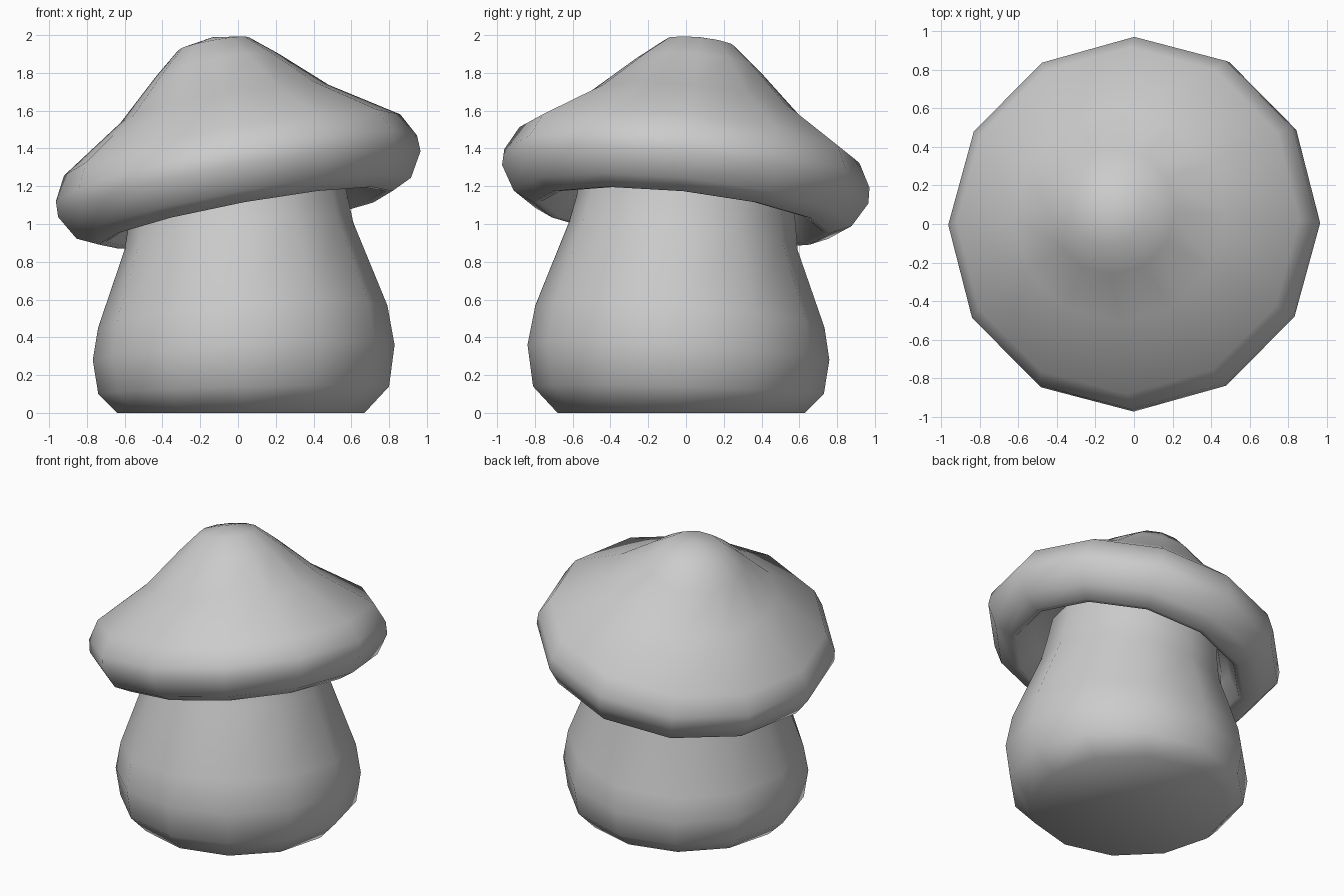
import bpy
import bmesh
import math
from mathutils import Matrix, Vector

SIDES = 12

cube = bpy.data.objects.get("Cube")
if cube:
    bpy.data.objects.remove(cube, do_unlink=True)

grey = bpy.data.materials.new("plain grey")
grey.use_nodes = True
colour = (0.6, 0.6, 0.6, 1)
grey.diffuse_color = colour
grey.node_tree.nodes["Principled BSDF"].inputs["Base Color"].default_value = colour


def frame(centre, slope_x, slope_y):
    """Placement whose local z is normal to a plane with the given slopes."""
    normal = Vector((-slope_x, -slope_y, 1)).normalized()
    turn = Vector((0, 0, 1)).rotation_difference(normal)
    return Matrix.Translation(centre) @ turn.to_matrix().to_4x4()


def loft(name, rings, cap_start, cap_end):
    """Skin a list of (placement, radius, height); radius 0 makes a point."""
    bm = bmesh.new()
    loops = []
    for place, radius, height in rings:
        count = SIDES if radius else 1
        loops.append([bm.verts.new(place @ Vector((
            radius * math.cos(math.tau * i / SIDES),
            radius * math.sin(math.tau * i / SIDES), height)))
            for i in range(count)])
    for low, high in zip(loops, loops[1:]):
        for i in range(SIDES):
            j = (i + 1) % SIDES
            corners = [low[i % len(low)], low[j % len(low)],
                       high[j % len(high)], high[i % len(high)]]
            bm.faces.new(list(dict.fromkeys(corners)))
    if cap_start:
        bm.faces.new(loops[0][::-1])
    if cap_end:
        bm.faces.new(loops[-1])
    bmesh.ops.recalc_face_normals(bm, faces=bm.faces)
    mesh = bpy.data.meshes.new(name)
    bm.to_mesh(mesh)
    bm.free()
    mesh.materials.append(grey)
    obj = bpy.data.objects.new(name, mesh)
    bpy.context.collection.objects.link(obj)
    bpy.ops.object.select_all(action='DESELECT')
    obj.select_set(True)
    bpy.context.view_layer.objects.active = obj
    bpy.ops.object.shade_smooth_by_angle(angle=math.radians(50))
    return obj


# Stem: a bulging trunk that leans over more with height
# (x, y, z, radius, slope)
stem = [(0.015, -0.025, 0, 0.655, 0), (0.03, -0.04, 0.12, 0.77, 0.026),
        (0.03, -0.04, 0.32, 0.80, 0.05), (0.025, -0.032, 0.51, 0.768, 0.078),
        (0.005, -0.015, 0.935, 0.61, 0.12), (0, 0, 1.07, 0.585, 0.13),
        (-0.02, 0.01, 1.28, 0.56, 0.15)]
loft("stem", [(frame((x, y, z), s, -s), r, 0) for x, y, z, r, s in stem],
     True, True)

# Cap: tilted bell with a rounded rim and a hollow underside
cap_place = frame((0, 0, 1.25), 0.183, -0.107)
cap = [(0.45, 0.03), (0.66, -0.08), (0.75, -0.215), (0.79, -0.222),
       (0.9, -0.17), (0.975, -0.04), (0.972, 0.045), (0.905, 0.172),
       (0.56, 0.395), (0.33, 0.605), (0.19, 0.72), (0, 0.755)]
loft("mushroom_cap", [(cap_place, r, h) for r, h in cap], True, False)
